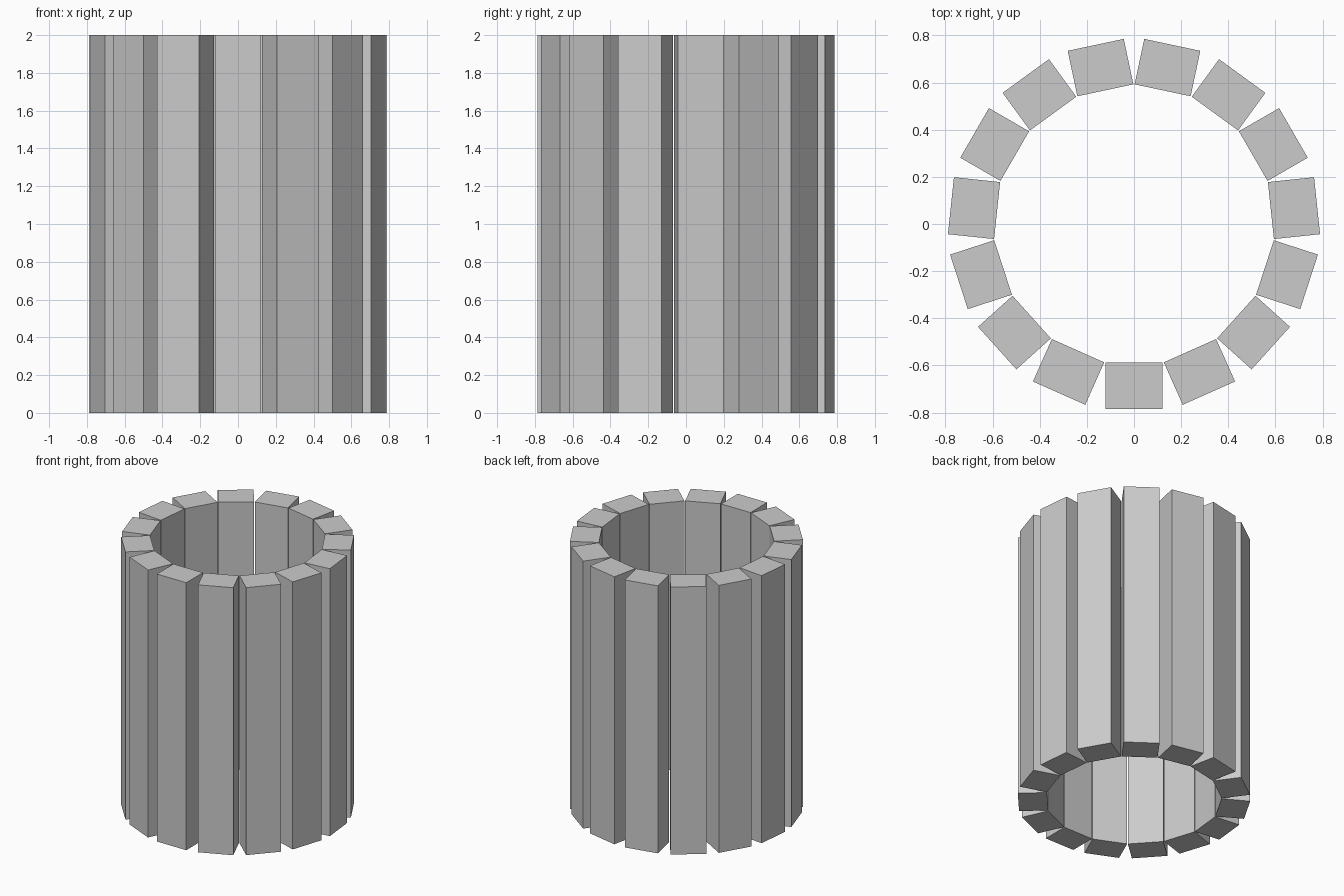
import bpy
import math
from mathutils import Matrix

cube = bpy.data.objects.get("Cube")
if cube:
    bpy.data.objects.remove(cube, do_unlink=True)

COUNT = 15
INNER, OUTER = 0.584, 0.781
WIDTH, HEIGHT = 0.243, 2.0
SHIFT_Y = -0.004  # an odd ring is slightly longer to the back

# Plain grey for every stave
grey = bpy.data.materials.new("plain_grey")
grey.use_nodes = True
colour = (0.6, 0.6, 0.6, 1)
grey.diffuse_color = colour
grey.node_tree.nodes["Principled BSDF"].inputs["Base Color"].default_value = colour


def add_stave(index):
    """Upright rectangular stave, turned to its place on the ring."""
    bpy.ops.mesh.primitive_cube_add(size=1)
    stave = bpy.context.object
    stave.name = f"stave_{index + 1}"
    stave.data.materials.append(grey)
    turn = Matrix.Rotation(math.tau * index / COUNT, 4, "Z")
    place = Matrix.Translation((0, -(INNER + OUTER) / 2, HEIGHT / 2))
    size = Matrix.Diagonal((WIDTH, OUTER - INNER, HEIGHT, 1))
    stave.data.transform(Matrix.Translation((0, SHIFT_Y, 0)) @ turn @ place @ size)


# Ring of separate staves, the first one facing the front
for i in range(COUNT):
    add_stave(i)
